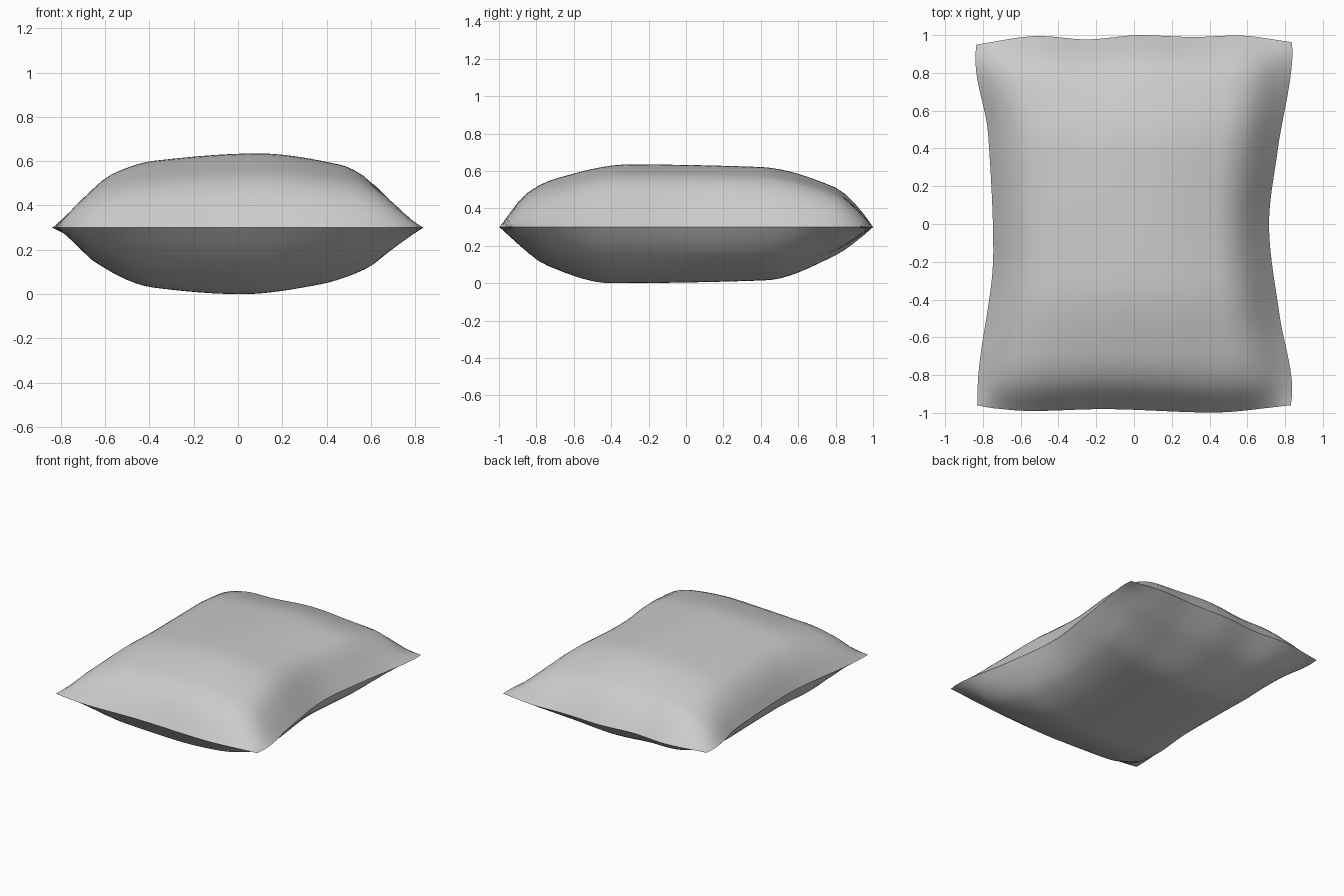
import bpy, bmesh

if "Cube" in bpy.data.objects:
    bpy.data.objects.remove(bpy.data.objects["Cube"])

N = 40            # grid divisions per side
SEAM_Z = 0.30


def curve(pts, t):
    """Smooth curve through (t, value) points, without overshoot."""
    n = len(pts)
    d = [(pts[i + 1][1] - pts[i][1]) / (pts[i + 1][0] - pts[i][0]) for i in range(n - 1)]
    m = [d[0]] + [2 * a * b / (a + b) if a * b > 0 else 0 for a, b in zip(d, d[1:])] + [d[-1]]
    i = 0
    while i < n - 2 and t > pts[i + 1][0]:
        i += 1
    h = pts[i + 1][0] - pts[i][0]
    s = (t - pts[i][0]) / h
    return ((2*s**3 - 3*s*s + 1) * pts[i][1] + (s**3 - 2*s*s + s) * h * m[i]
            + (3*s*s - 2*s**3) * pts[i + 1][1] + (s**3 - s*s) * h * m[i + 1])


# Seam outline: pinched sides, slightly wavy ends
left = [(-1, -.83), (-.9, -.828), (-.15, -.745), (.5, -.772), (.92, -.84), (1, -.835)]
right = [(-1, .83), (-.92, .838), (-.5, .77), (0, .715), (.4, .76), (.97, .84), (1, .835)]
front = [(-1, -.96), (-.9, -.975), (-.65, -.99), (-.2, -.98), (.5, -.998), (1, -.96)]
back = [(-1, .95), (-.6, .995), (-.3, .977), (.04, 1), (.38, .99), (.65, .998), (1, .963)]

# Puff profiles across and along, for the upper and lower cloth
top_u = [(-1, 0), (-.9, .40), (-.75, .72), (-.5, .9), (.13, 1), (.62, .85), (.75, .71), (1, 0)]
top_v = [(-1, 0), (-.86, .54), (-.71, .77), (-.31, 1), (.39, .96), (.8, .63), (.92, .32), (1, 0)]
low_u = [(-1, 0), (-.83, .53), (-.5, .9), (.03, 1), (.48, .86), (.76, .62), (.92, .27), (1, 0)]
low_v = [(-1, 0), (-.9, .33), (-.76, .68), (-.41, 1), (.42, .95), (.8, .5), (.93, .2), (1, 0)]

bm = bmesh.new()


def sheet(pu, pv, height, flip):
    """One half of the cushion, puffed away from the seam."""
    rows = []
    for j in range(N + 1):
        v = -1 + 2 * j / N
        xl, xr = curve(left, v), curve(right, v)
        row = []
        for i in range(N + 1):
            u = -1 + 2 * i / N
            yf, yb = curve(front, u), curve(back, u)
            x = xl + (xr - xl) * (u + 1) / 2
            y = yf + (yb - yf) * (v + 1) / 2
            z = SEAM_Z + height * curve(pu, u) * curve(pv, v)
            row.append(bm.verts.new((x, y, z)))
        rows.append(row)
    for j in range(N):
        for i in range(N):
            q = [rows[j][i], rows[j][i + 1], rows[j + 1][i + 1], rows[j + 1][i]]
            bm.faces.new(q[::-1] if flip else q)


sheet(top_u, top_v, 0.335, False)
sheet(low_u, low_v, -0.30, True)
bmesh.ops.remove_doubles(bm, verts=bm.verts, dist=0.0005)

# Cushion object
mesh = bpy.data.meshes.new("cushion")
bm.to_mesh(mesh)
bm.free()
cushion = bpy.data.objects.new("cushion", mesh)
bpy.context.collection.objects.link(cushion)
bpy.context.view_layer.objects.active = cushion
cushion.select_set(True)
bpy.ops.object.shade_smooth_by_angle(angle=1.0)
